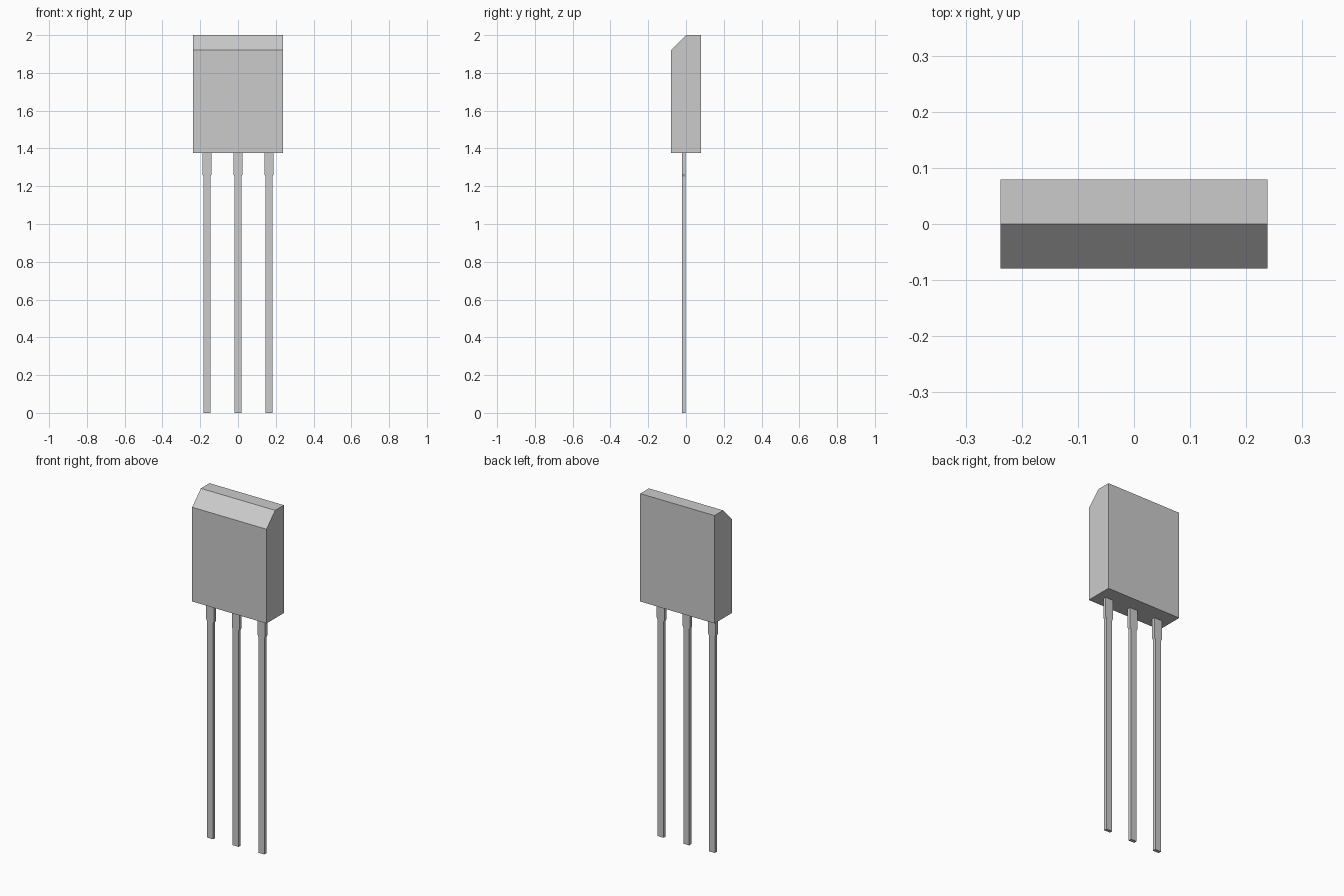
import bpy
import bmesh
from mathutils import Vector

cube = bpy.data.objects.get("Cube")
if cube:
    bpy.data.objects.remove(cube, do_unlink=True)

# Single plain grey for every part
grey = bpy.data.materials.new("light_grey")
grey.use_nodes = True
grey.diffuse_color = (0.6, 0.6, 0.6, 1)
grey.node_tree.nodes["Principled BSDF"].inputs["Base Color"].default_value = (0.6, 0.6, 0.6, 1)


def extrude_profile(name, points, offset):
    """Make a closed solid by pushing a flat outline along an offset."""
    bm = bmesh.new()
    face = bm.faces.new([bm.verts.new(p) for p in points])
    new = bmesh.ops.extrude_face_region(bm, geom=[face], use_keep_orig=True)
    verts = [g for g in new["geom"] if isinstance(g, bmesh.types.BMVert)]
    bmesh.ops.translate(bm, verts=verts, vec=Vector(offset))
    bmesh.ops.recalc_face_normals(bm, faces=bm.faces)
    mesh = bpy.data.meshes.new(name)
    bm.to_mesh(mesh)
    bm.free()
    mesh.materials.append(grey)
    obj = bpy.data.objects.new(name, mesh)
    bpy.context.collection.objects.link(obj)
    return obj


# Body: side outline with a sloped front top edge, extruded across the width
HALF_W, HALF_D, BASE, TOP = 0.238, 0.079, 1.375, 2.0
side = [(-HALF_D, BASE), (HALF_D, BASE), (HALF_D, TOP), (0, TOP), (-HALF_D, TOP - HALF_D)]
extrude_profile("body", [(-HALF_W, y, z) for y, z in side], (2 * HALF_W, 0, 0))

# Leads: thin flat pins with a wider shoulder under the body
PIN, SHOULDER = 0.019, 0.025
half = [(PIN, 0), (PIN, 1.252), (SHOULDER, 1.264), (SHOULDER, BASE)]
outline = half + [(-x, z) for x, z in reversed(half)]
for name, cx in (("right_lead", -0.164), ("middle_lead", 0), ("left_lead", 0.164)):
    extrude_profile(name, [(cx + x, -0.021, z) for x, z in outline], (0, 0.019, 0))
